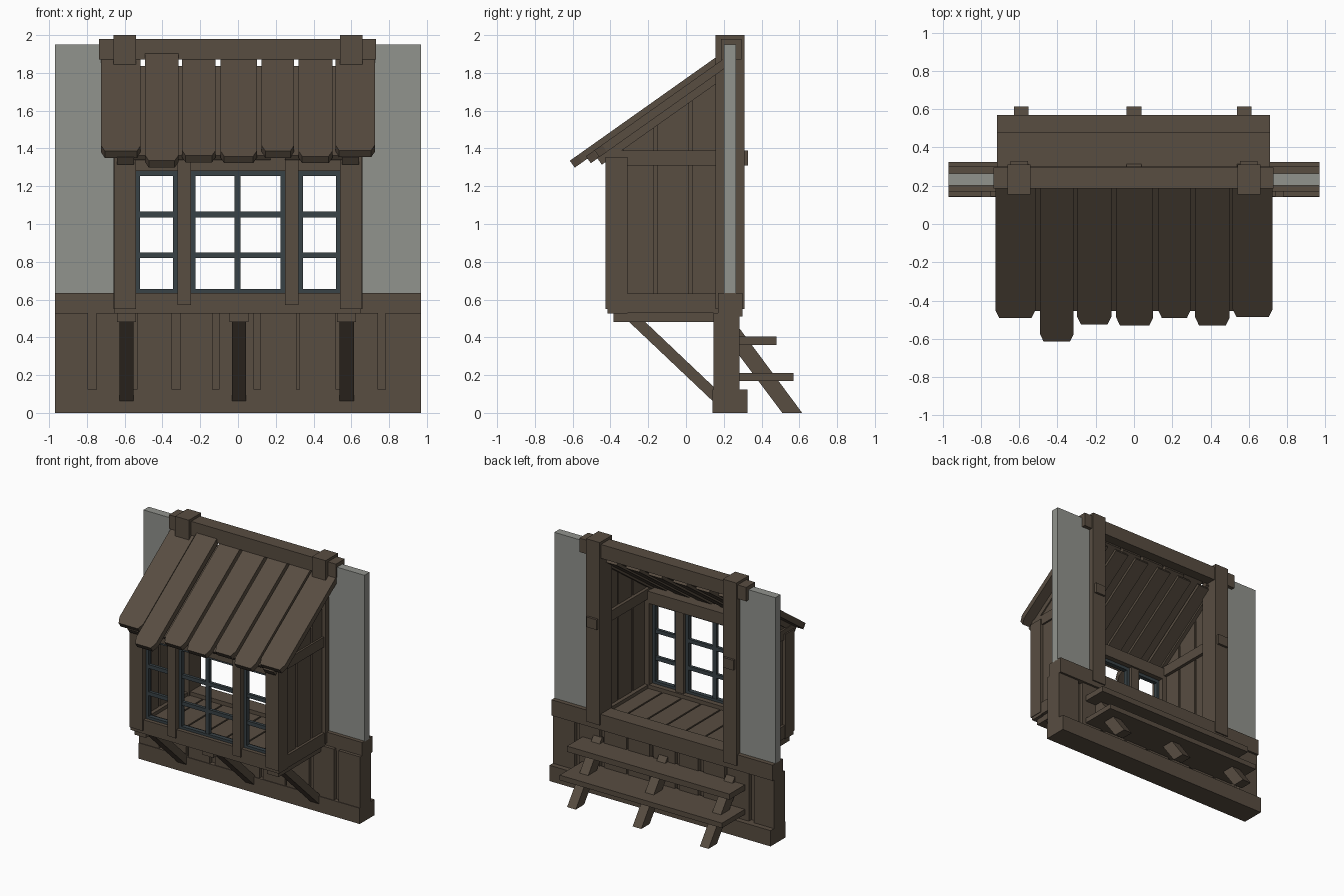
import bpy, math
from mathutils import Vector

if "Cube" in bpy.data.objects:
    bpy.data.objects.remove(bpy.data.objects["Cube"])


def material(name, rgb):
    m = bpy.data.materials.new(name)
    m.diffuse_color = (*rgb, 1)
    m.use_nodes = True
    m.node_tree.nodes["Principled BSDF"].inputs["Base Color"].default_value = m.diffuse_color
    return m


WOOD = material("weathered_brown_wood", (0.098, 0.074, 0.053))
PLASTER = material("grey_plaster", (0.285, 0.292, 0.268))
FRAME = material("dark_blue_grey_frame", (0.040, 0.054, 0.061))


def prism(name, base, offset, mat=WOOD):
    """Solid made by sweeping a polygon of points along an offset."""
    n = len(base)
    base = [Vector(p) for p in base]
    verts = base + [p + Vector(offset) for p in base]
    faces = [list(range(n))[::-1], list(range(n, 2 * n))]
    faces += [[i, (i + 1) % n, n + (i + 1) % n, n + i] for i in range(n)]
    normal = (base[1] - base[0]).cross(base[2] - base[1])
    if normal.dot(Vector(offset)) < 0:
        faces = [f[::-1] for f in faces]
    me = bpy.data.meshes.new(name)
    me.from_pydata(verts, [], faces)
    me.materials.append(mat)
    ob = bpy.data.objects.new(name, me)
    bpy.context.collection.objects.link(ob)
    return ob


def box(name, x0, x1, y0, y1, z0, z1, mat=WOOD):
    return prism(name, [(x0, y0, z0), (x1, y0, z0), (x1, y1, z0), (x0, y1, z0)],
                 (0, 0, z1 - z0), mat)


def side_profile(name, x0, x1, pts, mat=WOOD):
    return prism(name, [(x0, y, z) for y, z in pts], (x1 - x0, 0, 0), mat)


# Lower wall: foot beam, top rail, core and vertical planks
box("foot_beam", -0.97, 0.97, 0.14, 0.325, 0, 0.125)
box("wall_rail", -0.97, 0.97, 0.17, 0.30, 0.51, 0.635)
box("wall_core", -0.96, 0.96, 0.175, 0.25, 0.1, 0.53)
for a, b in [(-.97, -.795), (-.75, -.56), (-.535, -.35), (-.305, -.135), (-.10, .085),
             (.12, .31), (.325, .52), (.56, .74), (.78, .97)]:
    box("wall_plank", a, b, 0.145, 0.283, 0.1, 0.53)

# Steps behind the wall, with slanted stringers
box("upper_step", -0.715, 0.71, 0.27, 0.478, 0.36, 0.405)
box("lower_step", -0.715, 0.71, 0.27, 0.57, 0.17, 0.21)
for x in (-0.59, 0.0, 0.575):
    side_profile("step_stringer", x - 0.038, x + 0.038,
                 [(0.51, 0), (0.615, 0), (0.285, 0.445), (0.27, 0.445), (0.27, 0.32)])

# Joists and diagonal braces carrying the bay
for x in (-0.59, 0.005, 0.575):
    box("floor_joist", x - 0.05, x + 0.05, -0.385, 0.18, 0.48, 0.535)
    side_profile("bay_brace", x - 0.038, x + 0.038,
                 [(-0.31, 0.49), (0.16, 0.045), (0.16, 0.125), (-0.225, 0.49)])

# Bay floor boards
box("floor_base", -0.6, 0.6, -0.38, 0.2, 0.535, 0.575)
for i in range(7):
    x = -0.59 + i * 0.17
    box("floor_board", x, x + 0.158, -0.38, 0.2, 0.57, 0.605)

# Front of the bay: sill, top beam and mullion posts
box("front_sill", -0.655, 0.65, -0.415, -0.31, 0.525, 0.635)
box("front_top_beam", -0.63, 0.63, -0.41, -0.31, 1.28, 1.375)
for s in (-1, 1):
    box("mullion", s * 0.285 - 0.036, s * 0.285 + 0.036, -0.425, -0.325, 0.57, 1.35)

# Roof frame: local position along the slope (s) and depth below its top (d)
ANG = math.atan(0.708)
C, S = math.cos(ANG), math.sin(ANG)


def roof_point(x, s, d):
    return (x, 0.19 - s * C + d * S, 1.905 - s * S - d * C)


def roof_z(y, d):
    return 1.905 + 0.708 * (y - 0.19) - d / C


def roof_board(name, x0, x1, s0, s1, d, thick, cut):
    pts = [(x0, s0), (x1, s0), (x1, s1 - 0.05), (x1 - cut, s1), (x0 + cut, s1), (x0, s1 - 0.05)]
    return prism(name, [roof_point(x, s, d) for x, s in pts], (0, thick * S, -thick * C))


# Sides: corner posts, tall wall posts, rails, planks and plaster panels
for s in (-1, 1):
    def sbox(name, a, b, *rest):
        return box(name, min(s * a, s * b), max(s * a, s * b), *rest)

    sbox("corner_post", 0.54, 0.655, -0.425, -0.31, 0.55, 1.355)
    sbox("wall_post", 0.54, 0.66, 0.155, 0.31, 0.55, 2.0)
    sbox("side_sill", 0.55, 0.65, -0.41, 0.18, 0.53, 0.632)
    sbox("side_rail", 0.555, 0.645, -0.42, 0.328, 1.31, 1.39)
    sbox("plaster_panel", 0.6, 0.97, 0.2, 0.265, 0.63, 1.95, PLASTER)
    for a, b in [(-0.33, -0.17), (-0.152, 0.015), (0.033, 0.18)]:
        side_profile("side_plank", s * 0.58, s * 0.63,
                     [(a, 0.6), (b, 0.6), (b, roof_z(b, 0.08)), (a, roof_z(a, 0.08))])
    side_profile("side_backing", s * 0.59, s * 0.61,
                 [(-0.35, 0.6), (0.18, 0.6), (0.18, roof_z(0.18, 0.09)),
                  (-0.35, roof_z(-0.35, 0.09))])
    prism("rafter", [roof_point(s * 0.55, u, d) for u, d in
                     [(0.02, 0.07), (0.86, 0.07), (0.86, 0.115), (0.02, 0.115)]],
          (s * 0.09, 0, 0))

# Windows: outer frames with glazing bars
Y0, Y1 = -0.385, -0.35


def window(x0, x1, mids):
    t = 0.027
    for a in (x0, x1 - t):
        box("window_stile", a, a + t, Y0, Y1, 0.625, 1.285, FRAME)
    for z in (0.625, 1.255):
        box("window_rail", x0, x1, Y0, Y1, z, z + 0.03, FRAME)
    for z in (0.835, 1.05):
        box("window_bar", x0 + t, x1 - t, Y0 + .005, Y1 - .005, z - 0.015, z + 0.015, FRAME)
    for x in mids:
        box("window_bar", x - 0.016, x + 0.016, Y0 + .003, Y1 - .003, 0.64, 1.27, FRAME)


window(-0.545, -0.318, [])
window(-0.252, 0.252, [-0.003])
window(0.318, 0.545, [])

# Ridge beam
box("ridge_beam", -0.735, 0.73, 0.185, 0.295, 1.87, 1.98)

# Roof planks of uneven length, with battens under the gaps
PLANKS = [(-.725, -.515, -.49, .03), (-.492, -.315, -.615, 0), (-.297, -.118, -.525, .03),
          (-.093, .1, -.53, .03), (.125, .297, -.49, .03), (.32, .50, -.53, .03),
          (.515, .725, -.485, .03)]
for x0, x1, y_end, d in PLANKS:
    s_end = (0.19 - y_end + d * S) / C
    roof_board("roof_plank", x0, x1, 0.0, s_end, d, 0.045, 0.02)
for p, q in zip(PLANKS, PLANKS[1:]):
    x = (p[1] + q[0]) / 2
    roof_board("roof_batten", x - 0.06, x + 0.06, 0.02, 0.84, 0.07, 0.028, 0.0)
